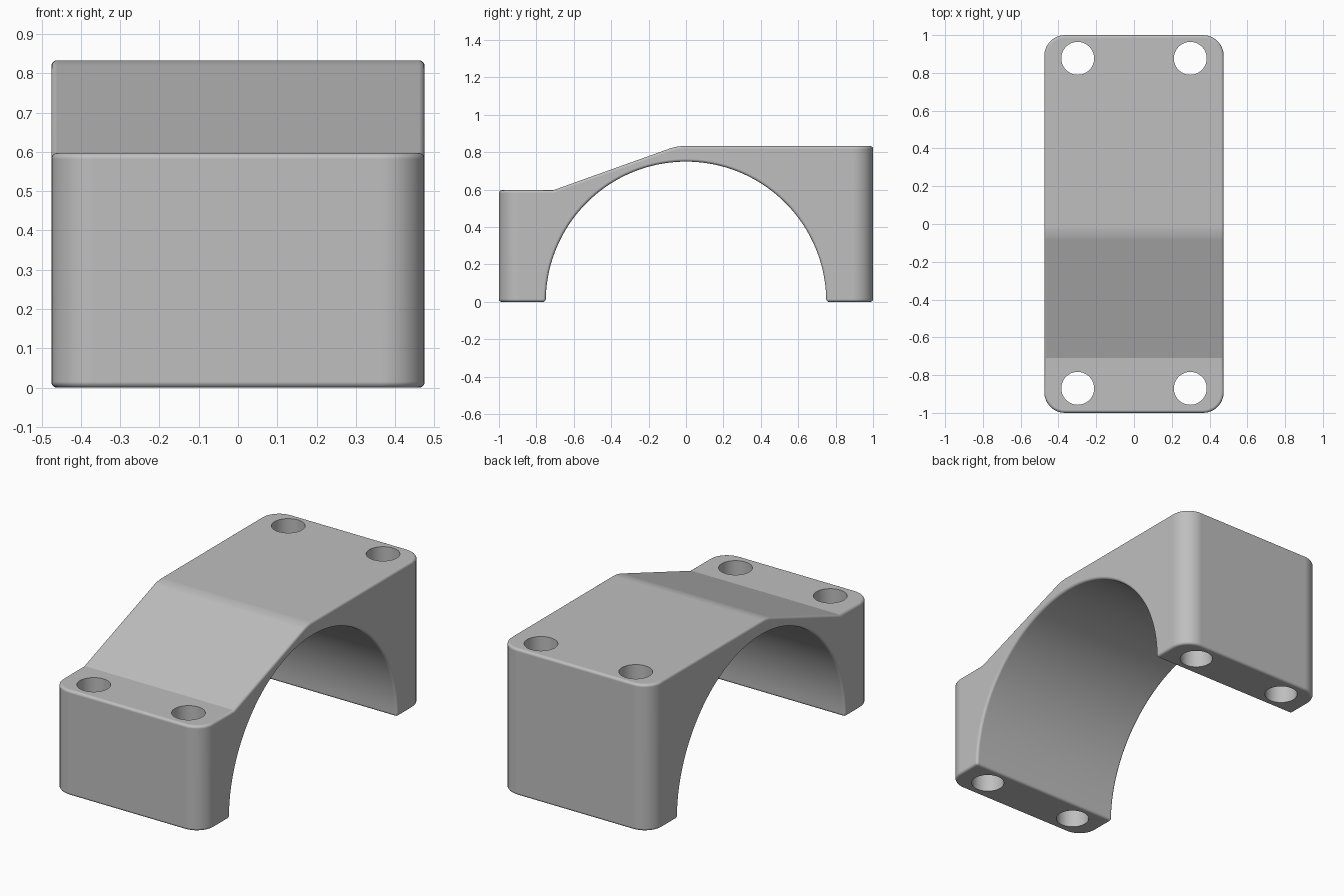
import bpy, bmesh
from math import sin, cos, pi, radians

if "Cube" in bpy.data.objects:
    bpy.data.objects.remove(bpy.data.objects["Cube"], do_unlink=True)

HALF_W, TOP, LOW, BORE = 0.475, 0.833, 0.597, 0.75
ARC_STEPS = 80

grey = bpy.data.materials.new("plain grey")
grey.use_nodes = True
grey.diffuse_color = (0.52, 0.52, 0.52, 1)
grey.node_tree.nodes["Principled BSDF"].inputs["Base Color"].default_value = grey.diffuse_color

# Side profile (y, z): stepped top and half-round opening
profile = [(-1, 0), (-1, LOW), (-0.71, LOW), (-0.05, TOP), (1, TOP), (1, 0)]
profile += [(BORE * cos(pi * i / ARC_STEPS), BORE * sin(pi * i / ARC_STEPS))
            for i in range(ARC_STEPS + 1)]

bm = bmesh.new()
face = bm.faces.new([bm.verts.new((-HALF_W, y, z)) for y, z in profile])
sweep = bmesh.ops.extrude_face_region(bm, geom=[face])
moved = [v for v in sweep["geom"] if isinstance(v, bmesh.types.BMVert)]
bmesh.ops.translate(bm, verts=moved, vec=(2 * HALF_W, 0, 0))
bmesh.ops.recalc_face_normals(bm, faces=bm.faces)


def round_edges(edges, radius, segments):
    bmesh.ops.bevel(bm, geom=edges, offset=radius, offset_type='OFFSET',
                    segments=segments, profile=0.5, affect='EDGES', clamp_overlap=False)


# Soft crest where the slope meets the top
round_edges([e for e in bm.edges
             if all(abs(v.co.y + 0.05) < 0.001 and v.co.z > 0.8 for v in e.verts)], 0.035, 4)
# Large upright corners
round_edges([e for e in bm.edges
             if all(abs(v.co.y) > 0.999 for v in e.verts)
             and abs(e.verts[0].co.x - e.verts[1].co.x) < 0.001], 0.11, 9)
# Small rounding on all outer edges
bm.normal_update()
round_edges([e for e in bm.edges if e.is_convex and e.calc_face_angle(0) > radians(30)], 0.015, 6)

mesh = bpy.data.meshes.new("bearing_cap")
bm.to_mesh(mesh)
bm.free()
cap = bpy.data.objects.new("bearing_cap", mesh)
bpy.context.collection.objects.link(cap)
mesh.materials.append(grey)

# Four bolt holes, cut straight through
for x in (-0.298, 0.298):
    for y in (-0.87, 0.877):
        bpy.ops.mesh.primitive_cylinder_add(vertices=48, radius=0.087, depth=2, location=(x, y, 0.4))
        cutter = bpy.context.object
        cutter.name = "bolt_hole_cutter"
        cutter.hide_render = True
        cutter.data.materials.append(grey)
        cut = cap.modifiers.new("bolt_hole", 'BOOLEAN')
        cut.operation, cut.solver, cut.object = 'DIFFERENCE', 'EXACT', cutter
        bpy.ops.object.select_all(action='DESELECT')
        bpy.context.view_layer.objects.active = cap
        cap.select_set(True)
        bpy.ops.object.modifier_apply(modifier=cut.name)
        bpy.data.objects.remove(cutter, do_unlink=True)

bpy.ops.object.shade_smooth_by_angle(angle=radians(17))
normals = cap.modifiers.new("flat_face_normals", 'WEIGHTED_NORMAL')
normals.keep_sharp = True
